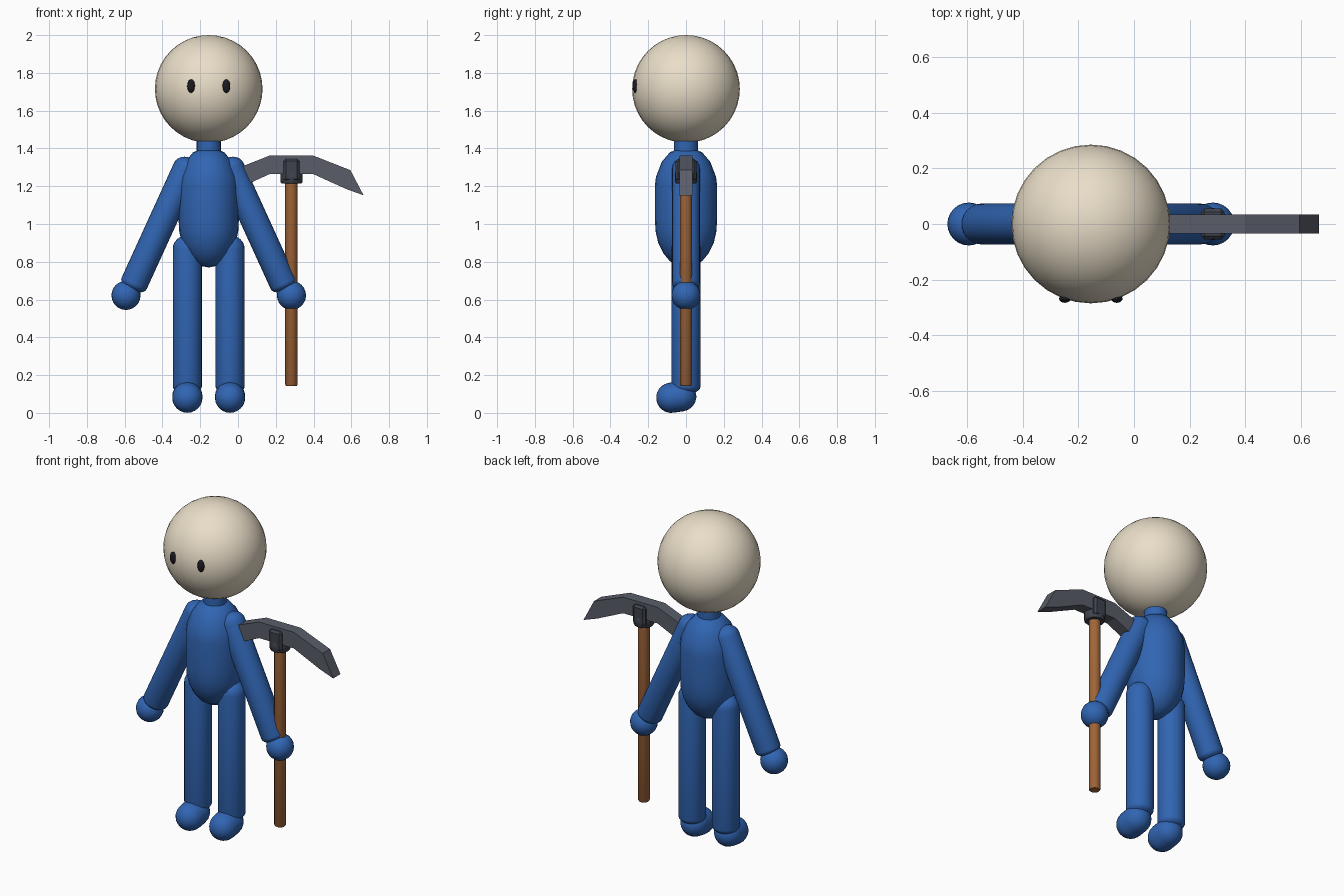
import bpy, bmesh, math
from mathutils import Vector, Matrix

if "Cube" in bpy.data.objects:
    bpy.data.objects.remove(bpy.data.objects["Cube"])

CX = -0.155   # figure's centre line
PX = 0.283    # pickaxe handle axis


def material(name, rgb):
    m = bpy.data.materials.new(name)
    m.diffuse_color = (*rgb, 1)
    m.use_nodes = True
    m.node_tree.nodes["Principled BSDF"].inputs["Base Color"].default_value = m.diffuse_color
    return m


BLUE = material("blue_cloth", (0.03, 0.13, 0.45))
CREAM = material("cream", (0.82, 0.73, 0.58))
WOOD = material("wood", (0.35, 0.13, 0.04))
STEEL = material("steel", (0.10, 0.11, 0.14))
DARK = material("dark_steel", (0.05, 0.055, 0.075))
BLACK = material("black", (0.01, 0.01, 0.015))


def finish(name, bm, mat, matrix=Matrix(), angle=40):
    bmesh.ops.recalc_face_normals(bm, faces=bm.faces)
    me = bpy.data.meshes.new(name)
    bm.to_mesh(me)
    bm.free()
    me.transform(matrix)
    me.materials.append(mat)
    ob = bpy.data.objects.new(name, me)
    bpy.context.collection.objects.link(ob)
    if angle:
        bpy.ops.object.select_all(action='DESELECT')
        ob.select_set(True)
        bpy.context.view_layer.objects.active = ob
        bpy.ops.object.shade_smooth_by_angle(angle=math.radians(angle))
    return ob


def lathe(name, profile, mat, matrix=Matrix(), sides=24, angle=40):
    """Closed solid turned around z from (radius, height) points."""
    bm = bmesh.new()
    rings = []
    for r, z in profile:
        n = 1 if r == 0 else sides
        rings.append([bm.verts.new((r * math.cos(2 * math.pi * i / sides),
                                    r * math.sin(2 * math.pi * i / sides), z)) for i in range(n)])
    for a, b in zip(rings, rings[1:]):
        for i in range(sides):
            j = (i + 1) % sides
            quad = [a[i % len(a)], a[j % len(a)], b[j % len(b)], b[i % len(b)]]
            bm.faces.new(list(dict.fromkeys(quad)))
    for ring in (rings[0], rings[-1]):
        if len(ring) > 1:
            bm.faces.new(ring)
    return finish(name, bm, mat, matrix, angle)


def limb(name, a, b, r, dome_a, dome_b, mat):
    """Rounded tube from a to b with domes of the given heights beyond the ends."""
    a, b = Vector(a), Vector(b)
    length = (b - a).length
    q = [math.pi / 2 * k / 6 for k in range(7)]
    prof = [(0 if k == 0 else r * math.sin(t), -dome_a * math.cos(t)) for k, t in enumerate(q)]
    prof += [(0 if k == 0 else r * math.sin(q[k]), length + dome_b * math.cos(q[k]))
             for k in range(6, -1, -1)]
    rot = (b - a).to_track_quat('Z', 'Y').to_matrix().to_4x4()
    return lathe(name, prof, mat, Matrix.Translation(a) @ rot, angle=60)


def ball(name, loc, scale, mat, u=24, v=12):
    bm = bmesh.new()
    bmesh.ops.create_uvsphere(bm, u_segments=u, v_segments=v, radius=1)
    return finish(name, bm, mat, Matrix.Translation(loc) @ Matrix.Diagonal((*scale, 1)), 60)


# Head and neck
ball("head", (CX, 0, 1.715), (0.285,) * 3, CREAM, 32, 20)
lathe("neck", [(0.064, 1.34), (0.064, 1.47)], BLUE, Matrix.Translation((CX, 0, 0)))

# Torso
lathe("torso", [(0, 0.77), (0.045, 0.778), (0.085, 0.803), (0.12, 0.845), (0.147, 0.90),
                (0.161, 0.96), (0.165, 1.03), (0.165, 1.20), (0.159, 1.25), (0.128, 1.33),
                (0.085, 1.38), (0.06, 1.39), (0, 1.392)],
      BLUE, Matrix.Translation((CX, 0, 0)) @ Matrix.Diagonal((0.97, 1, 1, 1)), angle=60)

# Paired parts
for s, side in ((-1, "left"), (1, "right")):
    ball(side + "_eye", (CX + s * 0.093, -0.268, 1.73), (0.021, 0.015, 0.036), BLACK, 16, 10)
    limb(side + "_arm", (CX + s * 0.117, 0, 1.294), (CX + s * 0.395, 0, 0.685),
         0.073, 0.06, 0.04, BLUE)
    ball(side + "_hand", (CX + s * 0.438, 0, 0.622), (0.077,) * 3, BLUE)
    limb(side + "_leg", (CX + s * 0.113, 0, 0.14), (CX + s * 0.113, 0, 0.87),
         0.077, 0.04, 0.07, BLUE)
    limb(side + "_foot", (CX + s * 0.113, -0.078, 0.08), (CX + s * 0.113, -0.025, 0.088),
         0.08, 0.08, 0.08, BLUE)

# Pickaxe handle
lathe("pickaxe_handle", [(0.028, 0.143), (0.033, 0.15), (0.033, 1.25)], WOOD,
      Matrix.Translation((PX, 0, 0)), 12)

# Pickaxe collar: socket ring and block around the head
lathe("pickaxe_socket", [(0.052, 1.215), (0.058, 1.222), (0.058, 1.27), (0.05, 1.28)], DARK,
      Matrix.Translation((PX, 0, 0)), 12)
bm = bmesh.new()
bmesh.ops.create_cube(bm, size=1, matrix=Matrix.Translation((PX, 0, 1.285))
                      @ Matrix.Diagonal((0.084, 0.11, 0.12, 1)))
bmesh.ops.bevel(bm, geom=bm.edges[:], offset=0.012, segments=1, affect='EDGES')
finish("pickaxe_block", bm, DARK, angle=0)

# Pickaxe head: mirrored arched profile, extruded through y
half_top = [(0.116, 1.362), (0.312, 1.285), (0.382, 1.152)]
half_bottom = [(0.29, 1.185), (0.116, 1.264)]
half = half_top + half_bottom
outline = half + [(-x, z) for x, z in reversed(half)]
bm = bmesh.new()
n = len(outline)
front = [bm.verts.new((PX + x, -0.035, z)) for x, z in outline]
back = [bm.verts.new((PX + x, 0.035, z)) for x, z in outline]
h = len(half)
for ring in (front, back):
    bm.faces.new([ring[0], ring[4], ring[5], ring[9]])
    for k in (0, 5):
        r = ring[k:k + 5]
        bm.faces.new([r[0], r[1], r[3], r[4]])
        bm.faces.new(r[1:4])
for i in range(n):
    j = (i + 1) % n
    bm.faces.new([front[i], front[j], back[j], back[i]])
bmesh.ops.bevel(bm, geom=[e for e in bm.edges if e.is_manifold and e.calc_face_angle() > 1.3
                          and abs(e.verts[0].co.y - e.verts[1].co.y) < 0.01],
                offset=0.004, segments=1, affect='EDGES')
finish("pickaxe_head", bm, STEEL, angle=0)
